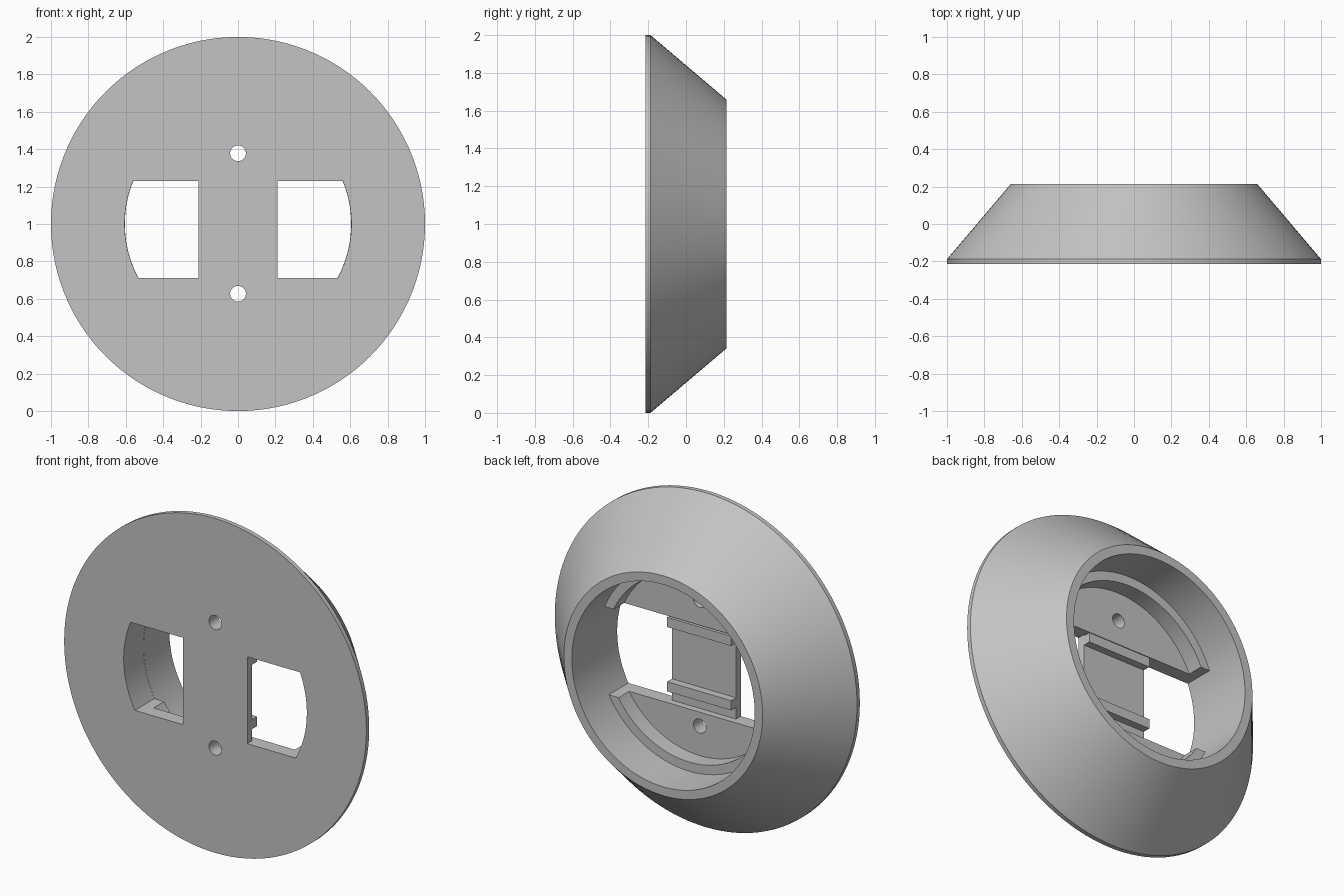
import bpy, bmesh, math

cube = bpy.data.objects.get("Cube")
if cube:
    bpy.data.objects.remove(cube, do_unlink=True)

CENTER_Z = 1.0
SEGMENTS = 120
BORE = 0.605
WIN_LOW, WIN_HIGH, WIN_IN = 0.71, 1.23, 0.212

grey = bpy.data.materials.new("plain grey")
grey.use_nodes = True
colour = (0.55, 0.55, 0.55, 1)
grey.diffuse_color = colour
grey.node_tree.nodes["Principled BSDF"].inputs["Base Color"].default_value = colour


def finish(bm, name):
    bmesh.ops.recalc_face_normals(bm, faces=bm.faces[:])
    mesh = bpy.data.meshes.new(name)
    bm.to_mesh(mesh)
    bm.free()
    mesh.materials.append(grey)
    obj = bpy.data.objects.new(name, mesh)
    bpy.context.collection.objects.link(obj)
    return obj


def lathe(name, profile):
    """Turn (radius, y) points around the y axis and cap both ends."""
    bm = bmesh.new()
    rings = []
    for r, y in profile:
        angles = [2 * math.pi * i / SEGMENTS for i in range(SEGMENTS)]
        rings.append([bm.verts.new((r * math.cos(a), y, CENTER_Z + r * math.sin(a)))
                      for a in angles])
    for a, b in zip(rings, rings[1:]):
        for i in range(SEGMENTS):
            j = (i + 1) % SEGMENTS
            bm.faces.new((a[i], a[j], b[j], b[i]))
    bm.faces.new(rings[0])
    bm.faces.new(rings[-1])
    return finish(bm, name)


def prism(name, outline, y0, y1):
    """Extrude an (x, z) outline along y."""
    bm = bmesh.new()
    face = bm.faces.new([bm.verts.new((x, y0, z)) for x, z in outline])
    new = bmesh.ops.extrude_face_region(bm, geom=[face])["geom"]
    verts = [v for v in new if isinstance(v, bmesh.types.BMVert)]
    bmesh.ops.translate(bm, verts=verts, vec=(0, y1 - y0, 0))
    return finish(bm, name)


def rectangle(half_x, z0, z1):
    return [(-half_x, z0), (half_x, z0), (half_x, z1), (-half_x, z1)]


def circle(z, r, n=32):
    return [(r * math.cos(2 * math.pi * i / n), z + r * math.sin(2 * math.pi * i / n))
            for i in range(n)]


def window(side, r=BORE + 0.001, n=20):
    a0 = math.asin((WIN_LOW - CENTER_Z) / r)
    a1 = math.asin((WIN_HIGH - CENTER_Z) / r)
    arc = [a0 + (a1 - a0) * i / n for i in range(n + 1)]
    points = [(WIN_IN, WIN_LOW)]
    points += [(r * math.cos(a), CENTER_Z + r * math.sin(a)) for a in arc]
    points.append((WIN_IN, WIN_HIGH))
    return [(side * x, z) for x, z in points]


def shade(obj):
    bpy.ops.object.select_all(action='DESELECT')
    obj.select_set(True)
    bpy.context.view_layer.objects.active = obj
    bpy.ops.object.shade_smooth_by_angle(angle=math.radians(25))


# Flared body: rim, cone, rear lip, bore, stepped ridge and floor
body = lathe("flared_body", [
    (1.0, -0.215), (1.0, -0.188), (0.658, 0.215), (BORE, 0.215),
    (BORE, -0.03), (0.55, -0.03), (0.55, -0.13)])

# Cutters: two windows, the recess behind the centre bar, two screw holes
cutters = [prism("window_cutter", window(s), -0.3, -0.029) for s in (1, -1)]
cutters.append(prism("recess_cutter", rectangle(0.3, WIN_LOW, WIN_HIGH), -0.17, -0.06))
cutters += [prism("screw_hole_cutter", circle(z, 0.042), -0.3, -0.05)
            for z in (0.627, 1.378)]

bpy.context.view_layer.objects.active = body
for cutter in cutters:
    cutter.hide_render = True
    mod = body.modifiers.new("cut", 'BOOLEAN')
    mod.operation = 'DIFFERENCE'
    mod.solver = 'EXACT'
    mod.object = cutter
    bpy.ops.object.modifier_apply(modifier=mod.name)
for cutter in cutters:
    bpy.data.objects.remove(cutter, do_unlink=True)
shade(body)

# Two clip rails across the back of the centre bar
for name, z in (("lower_rail", 0.78), ("upper_rail", 1.165)):
    prism(name, rectangle(WIN_IN, z, z + 0.058), -0.172, -0.124)
